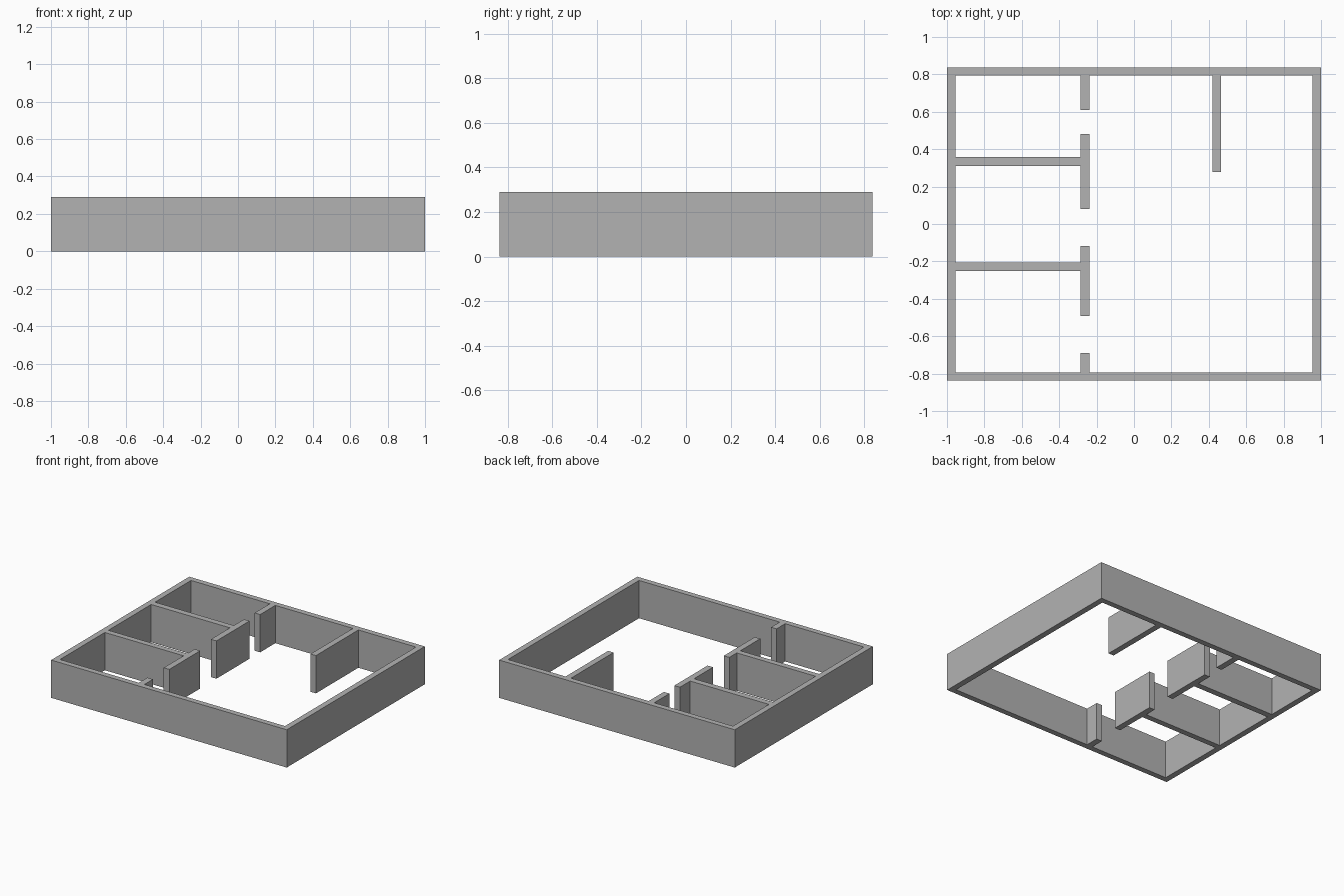
import bpy
import bmesh

cube = bpy.data.objects.get("Cube")
if cube:
    bpy.data.objects.remove(cube, do_unlink=True)

HEIGHT = 0.29
HALF_X, HALF_Y = 1.0, 0.837
INNER_X, INNER_Y = 0.955, 0.794

# Plain grey plaster
grey = bpy.data.materials.new("wall_grey")
grey.use_nodes = True
colour = (0.45, 0.45, 0.45, 1)
grey.diffuse_color = colour
grey.node_tree.nodes["Principled BSDF"].inputs["Base Color"].default_value = colour


def add_object(name, bm):
    bmesh.ops.recalc_face_normals(bm, faces=bm.faces)
    mesh = bpy.data.meshes.new(name)
    bm.to_mesh(mesh)
    bm.free()
    mesh.materials.append(grey)
    obj = bpy.data.objects.new(name, mesh)
    bpy.context.collection.objects.link(obj)


def rectangle(bm, x0, x1, y0, y1, z):
    return [bm.verts.new((x, y, z)) for x, y in ((x0, y0), (x1, y0), (x1, y1), (x0, y1))]


def add_wall(name, x0, x1, y0, y1):
    bm = bmesh.new()
    base = bm.faces.new(rectangle(bm, x0, x1, y0, y1, 0))
    solid = bmesh.ops.extrude_face_region(bm, geom=[base], use_keep_orig=True)
    top = [v for v in solid["geom"] if isinstance(v, bmesh.types.BMVert)]
    bmesh.ops.translate(bm, verts=top, vec=(0, 0, HEIGHT))
    add_object(name, bm)


# Outer walls: one mitred ring, open above and below
bm = bmesh.new()
loops = [rectangle(bm, -x, x, -y, y, z) for x, y, z in (
    (HALF_X, HALF_Y, 0), (HALF_X, HALF_Y, HEIGHT),
    (INNER_X, INNER_Y, HEIGHT), (INNER_X, INNER_Y, 0))]
for i, loop in enumerate(loops):
    following = loops[(i + 1) % 4]
    for j in range(4):
        k = (j + 1) % 4
        bm.faces.new((loop[j], loop[k], following[k], following[j]))
add_object("outer_walls", bm)

# Corridor wall, broken by three doorways
SPINE = (-0.286, -0.239)
for name, y0, y1 in (("front", -INNER_Y, -0.69), ("front_middle", -0.492, -0.117),
                     ("back_middle", 0.08, 0.482), ("back", 0.61, INNER_Y)):
    add_wall("corridor_wall_" + name, *SPINE, y0, y1)

# Partitions between the three side rooms
add_wall("front_partition", -INNER_X, SPINE[0], -0.251, -0.207)
add_wall("back_partition", -INNER_X, SPINE[0], 0.311, 0.358)

# Free-ended divider in the large room
add_wall("room_divider", 0.42, 0.466, 0.279, INNER_Y)
